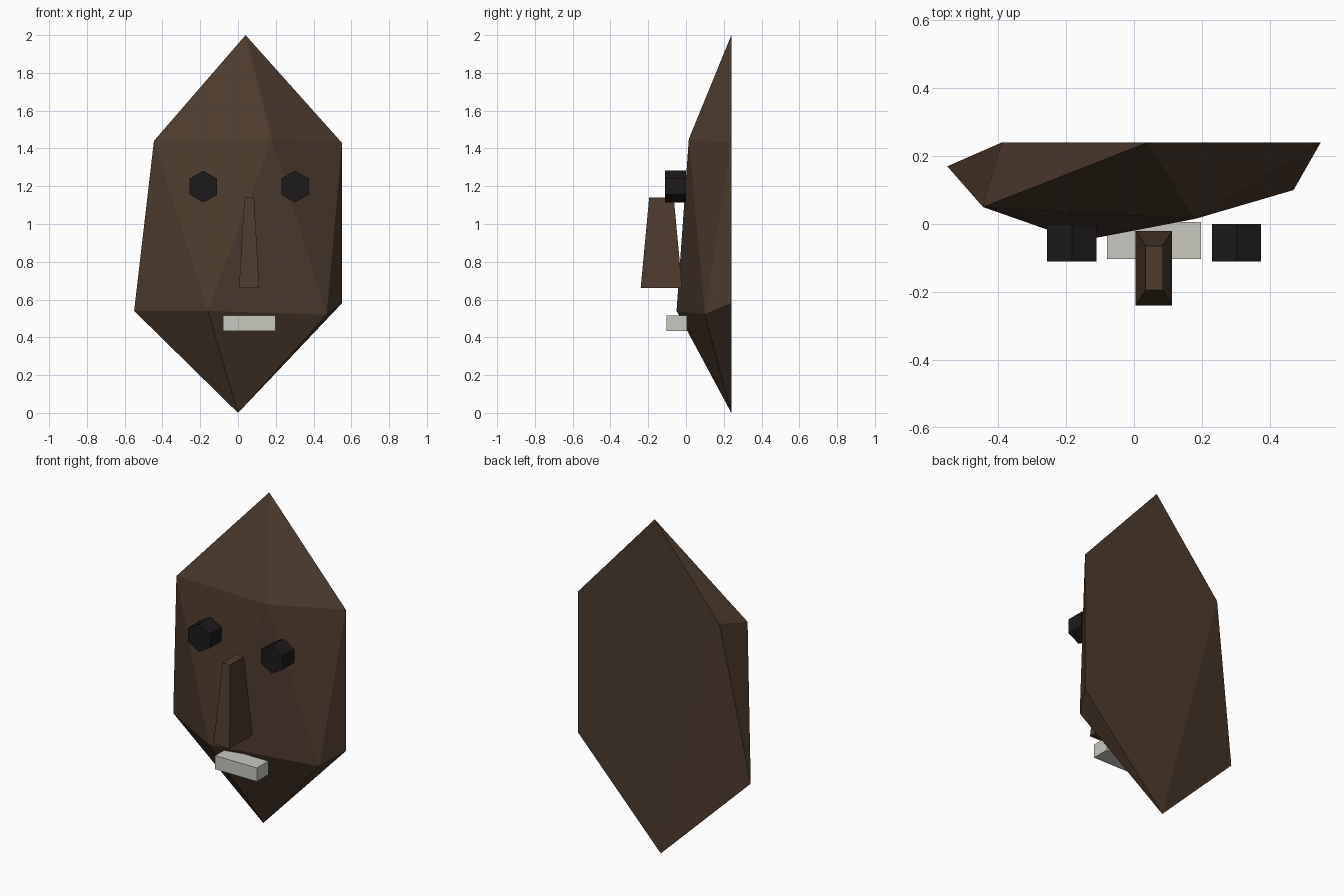
import bpy, bmesh
from mathutils import Matrix

if "Cube" in bpy.data.objects:
    bpy.data.objects.remove(bpy.data.objects["Cube"])


def material(name, r, g, b):
    m = bpy.data.materials.new(name)
    m.diffuse_color = (r, g, b, 1)
    m.use_nodes = True
    m.node_tree.nodes["Principled BSDF"].inputs["Base Color"].default_value = m.diffuse_color
    return m


wood = material("dark_wood", 0.075, 0.044, 0.027)
black = material("eye_black", 0.012, 0.010, 0.010)
ivory = material("pale_ivory", 0.58, 0.58, 0.53)


def finish(name, bm, mat):
    bmesh.ops.recalc_face_normals(bm, faces=bm.faces)
    me = bpy.data.meshes.new(name)
    bm.to_mesh(me)
    bm.free()
    me.materials.append(mat)
    ob = bpy.data.objects.new(name, me)
    bpy.context.collection.objects.link(ob)
    return ob


def tapered_box(name, bottom, top, mat):
    """bottom and top are (x0, x1, y0, y1, z)"""
    bm = bmesh.new()
    for x0, x1, y0, y1, z in (bottom, top):
        for x in (x0, x1):
            for y in (y0, y1):
                bm.verts.new((x, y, z))
    bmesh.ops.convex_hull(bm, input=bm.verts)
    bmesh.ops.dissolve_limit(bm, angle_limit=0.01, verts=bm.verts, edges=bm.edges)
    return finish(name, bm, mat)


# Faceted head with a flat back
back = 0.24
head_points = [
    (0.04, back, 2.0), (0.0, back, 0.0),                            # tips
    (-0.445, 0.05, 1.44), (0.18, 0.015, 1.45), (0.55, back, 1.43),  # brow ring
    (-0.39, back, 1.485),
    (-0.55, 0.17, 0.54), (-0.16, -0.05, 0.54), (0.47, 0.10, 0.52),  # jaw ring
    (0.55, back, 0.58),
]
bm = bmesh.new()
for p in head_points:
    bm.verts.new(p)
bmesh.ops.convex_hull(bm, input=bm.verts)
finish("head", bm, wood)

# Hexagonal eye pegs
for name, x in (("left_eye", -0.183), ("right_eye", 0.302)):
    bm = bmesh.new()
    bmesh.ops.create_cone(bm, cap_ends=True, segments=6, radius1=0.084,
                          radius2=0.084, depth=0.11)
    bmesh.ops.transform(bm, verts=bm.verts,
                        matrix=Matrix.Translation((x, -0.055, 1.198))
                        @ Matrix.Rotation(1.5707963, 4, 'X'))
    finish(name, bm, black)

# Tapered nose
tapered_box("nose", (0.005, 0.112, -0.24, -0.02, 0.66),
            (0.034, 0.085, -0.195, -0.065, 1.14), wood)

# Mouth bar
tapered_box("mouth", (-0.08, 0.198, -0.103, 0.006, 0.433),
            (-0.08, 0.198, -0.103, 0.006, 0.515), ivory)
